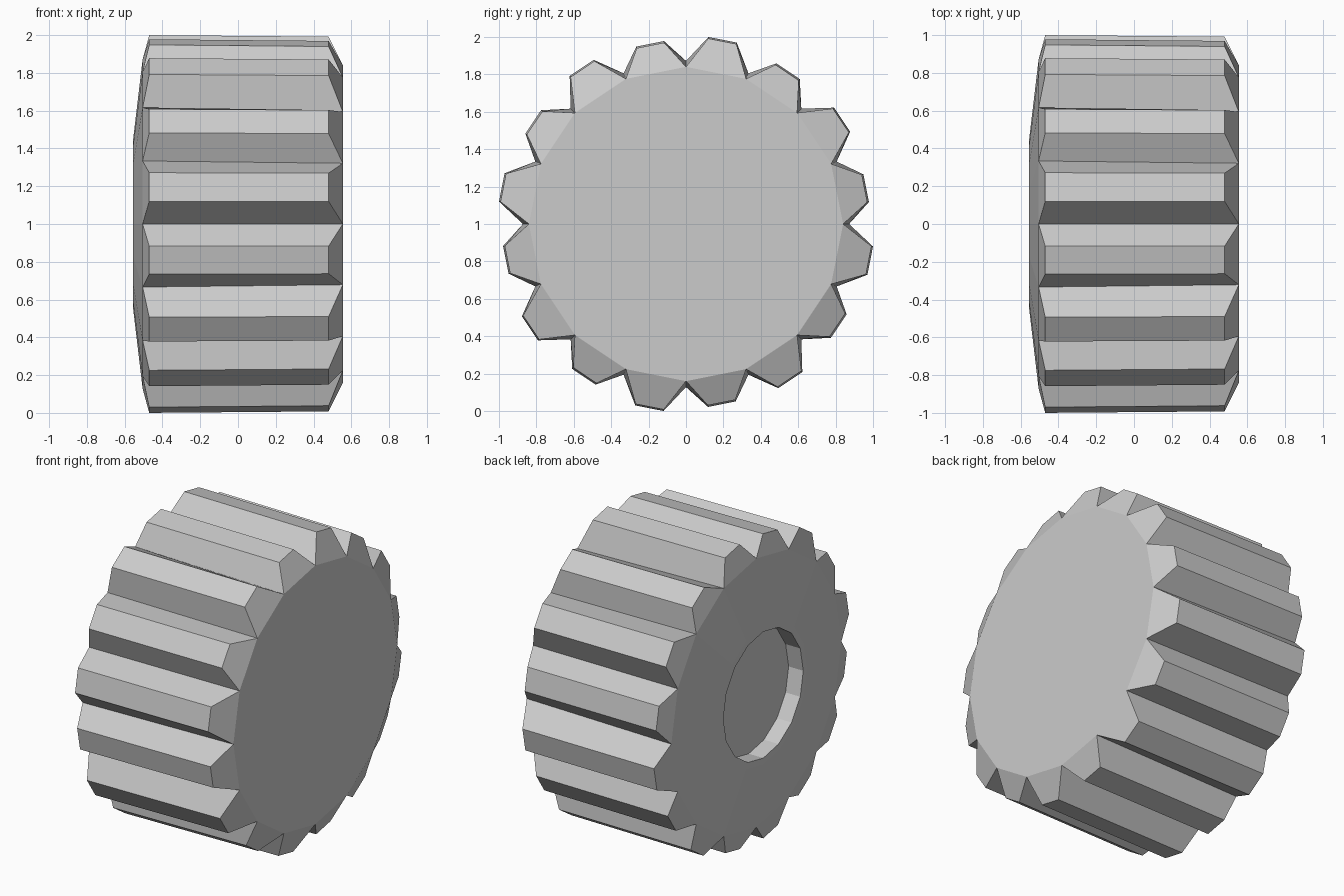
import bpy, bmesh
from math import sin, cos, radians

if "Cube" in bpy.data.objects:
    bpy.data.objects.remove(bpy.data.objects["Cube"])

TEETH = 16
STEP = 360 / TEETH
HALF_TIP = 4.4

bm = bmesh.new()


def vert(x, r, deg):
    a = radians(deg)
    return bm.verts.new((x, r * cos(a), 1 + r * sin(a)))


def ring(x, r):
    return [vert(x, r, i * STEP) for i in range(TEETH)]


def tips(x, r_even, r_odd):
    # pairs of tip corners, alternating slightly taller and shorter teeth
    out = []
    for i in range(TEETH):
        mid, r = (i + 0.5) * STEP, (r_odd if i % 2 else r_even)
        out.append((vert(x, r, mid - HALF_TIP), vert(x, r, mid + HALF_TIP)))
    return out


def bridge(a, b):
    for i in range(TEETH):
        j = (i + 1) % TEETH
        bm.faces.new((a[i], a[j], b[j], b[i]))


# Toothed rim with chamfered tooth ends
back_root, front_root = ring(-0.505, 0.872), ring(0.555, 0.84)
back_tip, front_tip = tips(-0.47, 0.985, 1.007), tips(0.48, 0.976, 0.999)
for i in range(TEETH):
    j = (i + 1) % TEETH
    (p, q), (s, t) = back_tip[i], front_tip[i]
    bm.faces.new((back_root[i], p, s, front_root[i]))
    bm.faces.new((p, q, t, s))
    bm.faces.new((q, back_root[j], front_root[j], t))
    bm.faces.new((back_root[i], back_root[j], q, p))
    bm.faces.new((front_root[i], s, t, front_root[j]))

# Flat cap on one end
bm.faces.new(front_root)

# Shallow cone with a recessed hub on the other end
rings = [back_root, ring(-0.555, 0.45), ring(-0.555, 0.41), ring(-0.45, 0.41)]
for a, b in zip(rings, rings[1:]):
    bridge(a, b)
bm.faces.new(rings[-1])

bmesh.ops.recalc_face_normals(bm, faces=bm.faces[:])
mesh = bpy.data.meshes.new("gear_wheel")
bm.to_mesh(mesh)
bm.free()
bpy.context.collection.objects.link(bpy.data.objects.new("gear_wheel", mesh))
